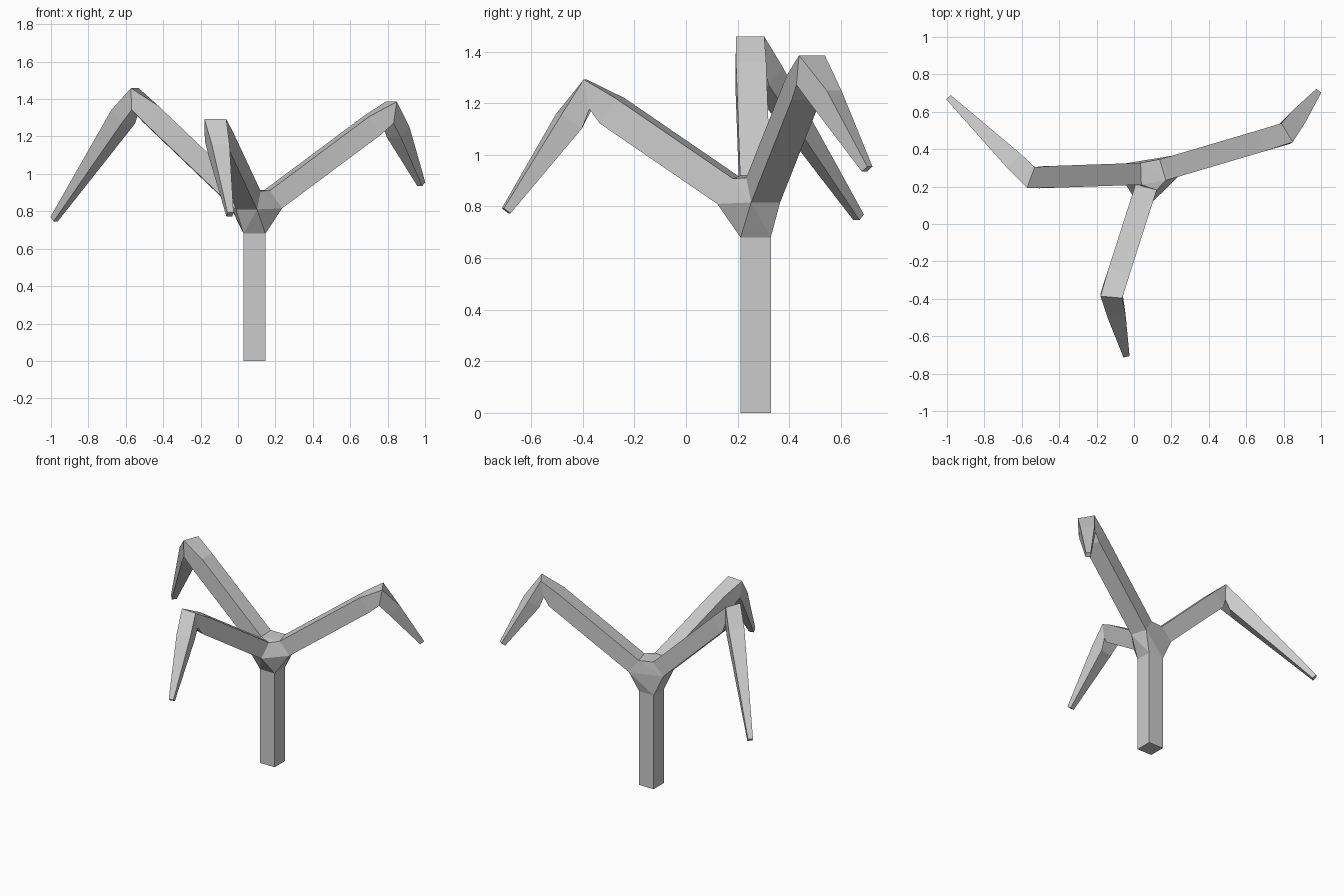
import bpy, bmesh
from mathutils import Vector

if "Cube" in bpy.data.objects:
    bpy.data.objects.remove(bpy.data.objects["Cube"])

WIDTH, TIP = 0.117, 0.033
JOINT = Vector((0.088, 0.27, 0.79))
UP = Vector((0, 0, 1))


def ring(center, direction, size):
    """Four corners of a square section, two of its edges kept level."""
    d = direction.normalized()
    side = UP.cross(d)
    side = side.normalized() if side.length > 1e-4 else Vector((1, 0, 0))
    up = d.cross(side)
    h = size / 2
    return [center + side * a * h + up * b * h
            for a, b in ((-1, -1), (1, -1), (1, 1), (-1, 1))]


def finish(bm, name):
    bmesh.ops.recalc_face_normals(bm, faces=bm.faces[:])
    mesh = bpy.data.meshes.new(name)
    bm.to_mesh(mesh)
    bm.free()
    bpy.context.collection.objects.link(bpy.data.objects.new(name, mesh))


def loft(name, rings):
    """Skin the rings into a tube, open at the hub and capped at the end."""
    bm = bmesh.new()
    vs = [[bm.verts.new(p) for p in r] for r in rings]
    for a, b in zip(vs, vs[1:]):
        for i in range(4):
            j = (i + 1) % 4
            bm.faces.new((a[i], a[j], b[j], b[i]))
    bm.faces.new(vs[-1])
    finish(bm, name)


# Trunk
top = ring(Vector((JOINT.x, JOINT.y, 0.68)), UP, WIDTH)
loft("trunk", [top, ring(Vector((JOINT.x, JOINT.y, 0)), UP, WIDTH)])
hub_rings = [top]

# Three bent limbs: elbow and tip centres
limbs = {
    "front_limb": ((-0.12, -0.38, 1.235), (-0.043, -0.697, 0.783)),
    "right_limb": ((0.81, 0.483, 1.328), (0.98, 0.702, 0.945)),
    "left_limb": ((-0.55, 0.248, 1.40), (-0.983, 0.669, 0.758)),
}
for name, (elbow, tip) in limbs.items():
    elbow, tip = Vector(elbow), Vector(tip)
    u = (elbow - JOINT).normalized()
    v = (tip - elbow).normalized()
    after = 0.13
    mid_size = WIDTH + (TIP - WIDTH) * after / (tip - elbow).length
    start = ring(JOINT + u * 0.126, u, WIDTH)
    hub_rings.append(start)
    loft(name, [start,
                ring(elbow - u * 0.117, u, WIDTH),
                ring(elbow, u + v, WIDTH),
                ring(elbow + v * after, v, mid_size),
                ring(tip, v, TIP)])

# Hub: hull around the four joining sections, left open where they join
bm = bmesh.new()
owner = {}
for k, r in enumerate(hub_rings):
    for p in r:
        owner[bm.verts.new(p)] = k
bmesh.ops.convex_hull(bm, input=bm.verts[:])
caps = [f for f in bm.faces if len({owner[v] for v in f.verts}) == 1]
bmesh.ops.delete(bm, geom=caps, context='FACES')
finish(bm, "hub")
